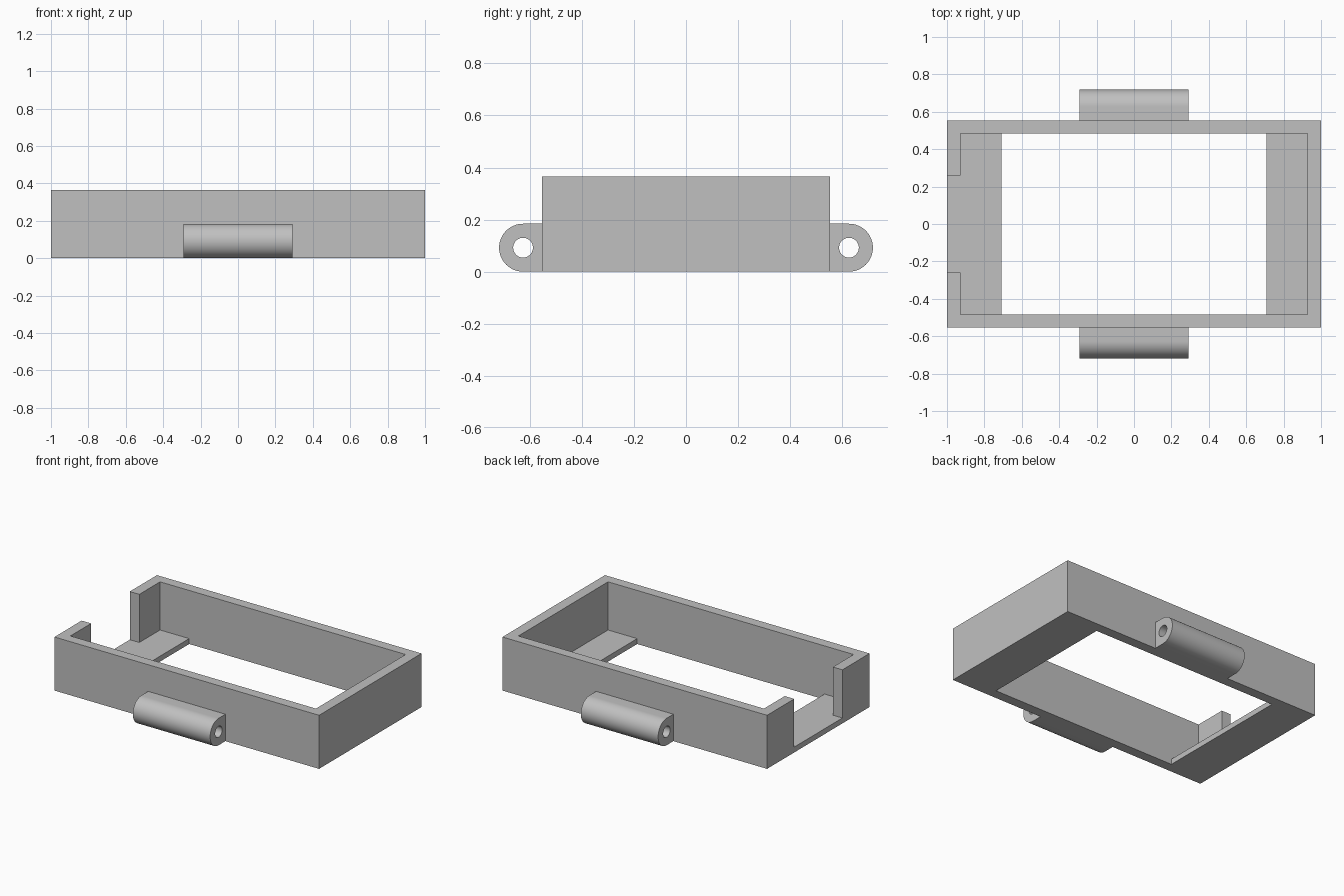
import bpy
import bmesh
import math
from mathutils import Vector

HEIGHT, HALF_Y = 0.366, 0.553
INNER_X, INNER_Y = 0.928, 0.484
FLOOR, WINDOW_X, GAP_Y = 0.037, 0.708, 0.26
LUG_X, LUG_R, LUG_Y, HOLE_R = 0.292, 0.092, 0.626, 0.038

cube = bpy.data.objects.get("Cube")
if cube:
    bpy.data.objects.remove(cube, do_unlink=True)

grey = bpy.data.materials.new("plain grey")
grey.use_nodes = True
colour = (0.53, 0.53, 0.53, 1)
grey.diffuse_color = colour
grey.node_tree.nodes["Principled BSDF"].inputs["Base Color"].default_value = colour


def prism(name, points, depth):
    """Extrude a closed outline along the given vector."""
    bm = bmesh.new()
    face = bm.faces.new([bm.verts.new(p) for p in points])
    out = bmesh.ops.extrude_face_region(bm, geom=[face])
    moved = [v for v in out["geom"] if isinstance(v, bmesh.types.BMVert)]
    bmesh.ops.translate(bm, verts=moved, vec=Vector(depth))
    bmesh.ops.recalc_face_normals(bm, faces=bm.faces)
    mesh = bpy.data.meshes.new(name)
    bm.to_mesh(mesh)
    bm.free()
    mesh.materials.append(grey)
    obj = bpy.data.objects.new(name, mesh)
    bpy.context.collection.objects.link(obj)
    return obj


def box(name, x0, x1, y, z0, z1):
    outline = [(x0, -y, z0), (x1, -y, z0), (x1, -y, z1), (x0, -y, z1)]
    return prism(name, outline, (0, 2 * y, 0))


def cut(target, cutter):
    """Subtract the cutter from the target, then discard it."""
    mod = target.modifiers.new("cut", "BOOLEAN")
    mod.operation = "DIFFERENCE"
    mod.solver = "EXACT"
    mod.object = cutter
    bpy.ops.object.select_all(action="DESELECT")
    bpy.context.view_layer.objects.active = target
    target.select_set(True)
    bpy.ops.object.modifier_apply(modifier=mod.name)
    bpy.data.objects.remove(cutter, do_unlink=True)


def arc(radius, cy, start, end, steps, side=1):
    """Points on an arc in the YZ plane, at the lug's end."""
    angles = [start + (end - start) * i / steps for i in range(steps + 1)]
    return [(-LUG_X, side * (cy + radius * math.cos(a)),
             LUG_R + radius * math.sin(a)) for a in angles]


# Open tray: stepped cavity leaves a floor ledge at each end
frame = box("tray_frame", -1, 1, HALF_Y, 0, HEIGHT)
half = [(WINDOW_X, -1), (WINDOW_X, FLOOR), (INNER_X, FLOOR), (INNER_X, 1)]
section = half + [(-x, z) for x, z in reversed(half)]
cavity = prism("cavity_cutter", [(x, -INNER_Y, z) for x, z in section],
               (0, 2 * INNER_Y, 0))
cut(frame, cavity)

# Gap in the left-hand end wall, down to the ledge
cut(frame, box("gap_cutter", -1.1, -0.85, GAP_Y, FLOOR, 1))

# Rounded hinge lugs with a pin hole, one on each long side
for side, name in ((-1, "front_lug"), (1, "back_lug")):
    outline = arc(LUG_R, LUG_Y, -math.pi / 2, math.pi / 2, 32, side)
    outline += [(-LUG_X, side * HALF_Y, 2 * LUG_R), (-LUG_X, side * HALF_Y, 0)]
    lug = prism(name, outline, (2 * LUG_X, 0, 0))
    circle = arc(HOLE_R, LUG_Y, 0, 2 * math.pi, 32, side)[:-1]
    drill = prism("pin_cutter", [(2 * x, y, z) for x, y, z in circle],
                  (4 * LUG_X, 0, 0))
    cut(lug, drill)
    bpy.ops.object.shade_smooth_by_angle(angle=math.radians(30))
